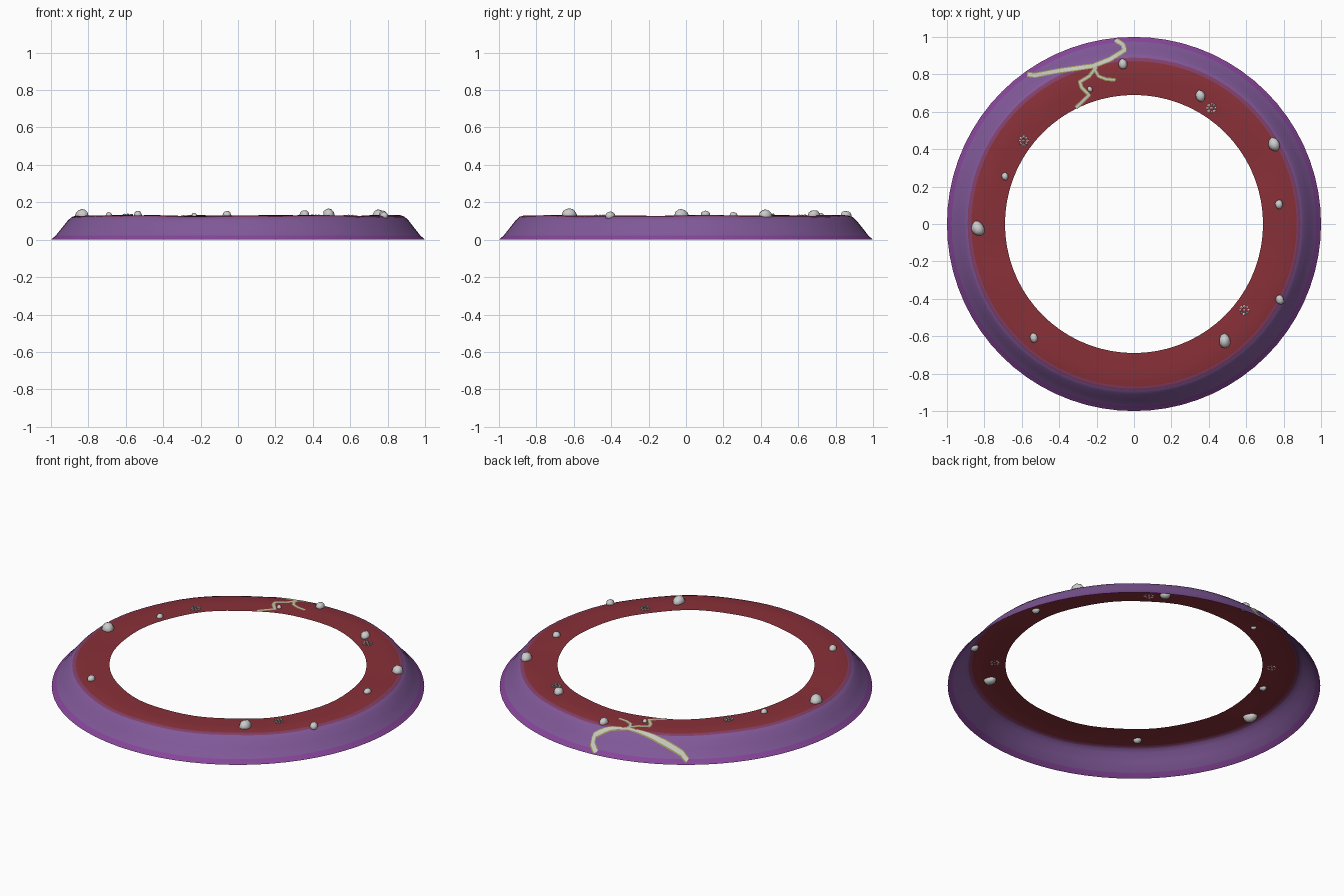
import bpy, bmesh, random
from math import sin, cos, atan2, pi, hypot
from mathutils import Vector

if "Cube" in bpy.data.objects:
    bpy.data.objects.remove(bpy.data.objects["Cube"])

random.seed(4)
PROFILE = [(1.0, 0.0), (0.975, 0.022), (0.94, 0.066), (0.91, 0.104), (0.89, 0.122),
           (0.87, 0.128), (0.78, 0.129), (0.69, 0.127)]
SEGMENTS = 72


def material(name, color):
    m = bpy.data.materials.new(name)
    m.diffuse_color = (*color, 1)
    m.use_nodes = True
    m.node_tree.nodes["Principled BSDF"].inputs["Base Color"].default_value = m.diffuse_color
    return m


def height(x, y):
    """Height of the bank surface, with a slight unevenness."""
    r, a = hypot(x, y), atan2(y, x)
    wobble = 1 + 0.015 * sin(5 * a + 1) + 0.012 * sin(11 * a)
    for (r0, z0), (r1, z1) in zip(PROFILE, PROFILE[1:]):
        if r >= r1:
            return max(0, z0 + (z1 - z0) * (r0 - r) / (r0 - r1)) * wobble
    return PROFILE[-1][1] * wobble


def finish(bm, name, mats=(), smooth=True):
    mesh = bpy.data.meshes.new(name)
    for f in bm.faces:
        f.smooth = smooth
    bm.to_mesh(mesh)
    bm.free()
    for m in mats:
        mesh.materials.append(m)
    obj = bpy.data.objects.new(name, mesh)
    bpy.context.collection.objects.link(obj)
    return obj


# Open ring: purple outer slope, red flat top
bands = [material("edge_purple", (0.24, 0.06, 0.32)), material("slope_purple", (0.22, 0.10, 0.32)),
         material("shoulder_plum", (0.23, 0.05, 0.14)), material("top_red", (0.25, 0.03, 0.04))]
band_of = [0, 1, 1, 1, 2, 3, 3]
bm = bmesh.new()
rings = []
for r, _ in PROFILE:
    ring = []
    for i in range(SEGMENTS):
        a = 2 * pi * i / SEGMENTS
        x, y = r * cos(a), r * sin(a)
        ring.append(bm.verts.new((x, y, height(x, y))))
    rings.append(ring)
for k, (lo, hi) in enumerate(zip(rings, rings[1:])):
    for i in range(SEGMENTS):
        j = (i + 1) % SEGMENTS
        bm.faces.new((lo[i], lo[j], hi[j], hi[i])).material_index = band_of[k]
finish(bm, "ring_bank", bands)


# Branching crack laid on the surface
def crack(name, path, width, lift, mat):
    pts = []
    for p, q in zip(path, path[1:]):
        p, q = Vector(p), Vector(q)
        pts += [p.lerp(q, t / 5) for t in range(5)]
    pts.append(Vector(path[-1]))
    bm = bmesh.new()
    rows = []
    for i, p in enumerate(pts):
        d = (pts[min(i + 1, len(pts) - 1)] - pts[max(i - 1, 0)]).normalized()
        side = Vector((-d.y, d.x)) * width / 2
        row = []
        for s in (-1, 0, 1):
            c = p + side * s
            if c.length > 0.995:
                c *= 0.995 / c.length
            row.append(bm.verts.new((c.x, c.y, height(c.x, c.y) + lift)))
        rows.append(row)
    for u, v in zip(rows, rows[1:]):
        for k in (0, 1):
            bm.faces.new((u[k], v[k], v[k + 1], u[k + 1]))
    bmesh.ops.recalc_face_normals(bm, faces=bm.faces)
    if sum(f.normal.z for f in bm.faces) < 0:
        bmesh.ops.reverse_faces(bm, faces=bm.faces)
    finish(bm, name, [mat])


pale = material("crack_pale", (0.55, 0.58, 0.50))
olive = material("crack_edge", (0.33, 0.28, 0.10))
paths = {
    "main": ([(-0.57, 0.80), (-0.53, 0.795), (-0.40, 0.82), (-0.22, 0.845), (-0.13, 0.88),
              (-0.05, 0.93), (-0.06, 0.96), (-0.10, 0.985)], 0.018),
    "inner": ([(-0.20, 0.84), (-0.24, 0.79), (-0.29, 0.76), (-0.28, 0.73), (-0.24, 0.69), (-0.31, 0.622)], 0.011),
    "branch": ([(-0.22, 0.845), (-0.19, 0.79), (-0.15, 0.775), (-0.10, 0.77)], 0.009),
}
for key, (path, w) in paths.items():
    crack(key + "_crack_edge", path, w + 0.01, 0.0015, olive)
    crack(key + "_crack", path, w, 0.003, pale)


# Stones half sunk into the top
def stone(name, x, y, size, tall=0.9, sink=0.1):
    bm = bmesh.new()
    bmesh.ops.create_icosphere(bm, subdivisions=2, radius=1)
    turn = random.uniform(0, pi)
    for v in bm.verts:
        c = v.co * random.uniform(0.92, 1.06)
        px, py = c.x * size * 0.88, c.y * size * 1.1
        v.co = (x + px * cos(turn * 0.2) - py * sin(turn * 0.2),
                y + px * sin(turn * 0.2) + py * cos(turn * 0.2),
                height(x, y) + (c.z * tall + sink) * size)
    obj = finish(bm, name)
    bpy.context.view_layer.objects.active = obj
    return obj


stones = [(-0.06, 0.855, 0.027), (0.355, 0.685, 0.030), (0.75, 0.425, 0.035), (0.775, 0.105, 0.023),
          (0.78, -0.405, 0.025), (0.485, -0.625, 0.036), (-0.535, -0.61, 0.024),
          (-0.835, -0.025, 0.038), (-0.69, 0.255, 0.020), (-0.235, 0.72, 0.015)]
for i, (x, y, s) in enumerate(stones):
    stone(f"stone_{i + 1}", x, y, s)

# Clusters of small flat chips
for n, (cx, cy) in enumerate([(-0.59, 0.445), (0.415, 0.62), (0.59, -0.46)]):
    bm = bmesh.new()
    for i in range(9):
        a, d = i * 2 * pi / 8, 0.021 if i < 8 else 0
        x, y = cx + d * cos(a), cy + d * sin(a)
        made = bmesh.ops.create_icosphere(bm, subdivisions=1, radius=random.uniform(0.006, 0.009))
        for v in made["verts"]:
            v.co = (v.co.x + x, v.co.y + y, v.co.z * 0.7 + height(x, y) + 0.003)
    finish(bm, f"chip_cluster_{n + 1}", smooth=False)
